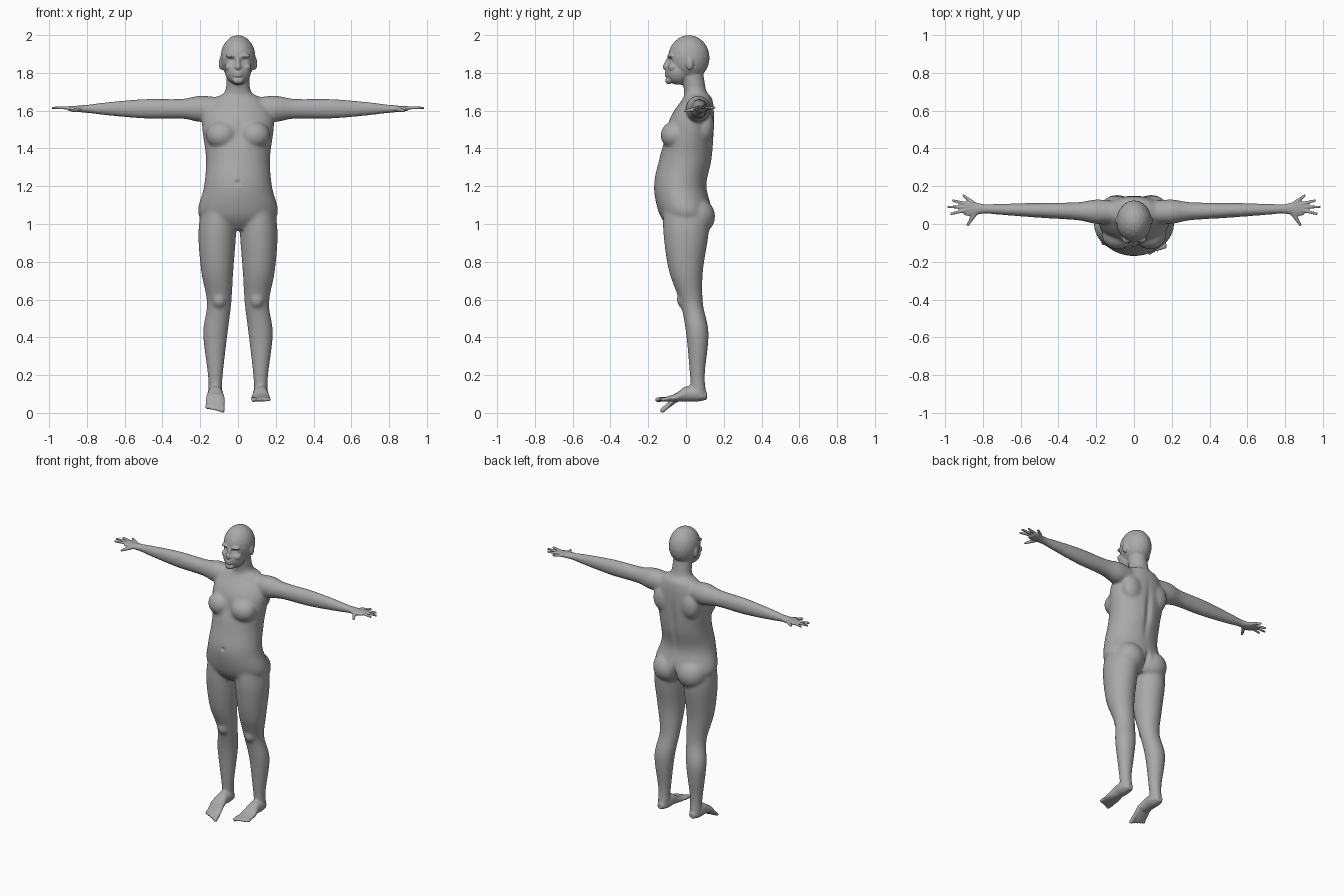
import bpy, bmesh, math
from mathutils import Matrix, Vector

cube = bpy.data.objects.get("Cube")
if cube:
    bpy.data.objects.remove(cube, do_unlink=True)

skin = bpy.data.materials.new("plain_grey")
skin.use_nodes = True
grey = (.4, .4, .4, 1)
skin.diffuse_color = grey
skin.node_tree.nodes["Principled BSDF"].inputs["Base Color"].default_value = grey

bm = bmesh.new()
SIDES = 32
STEPS = 8


def spline(before, start, end, after, t):
    """Smooth curve from start to end, with tangents taken from the neighbours."""
    ease = t * t * (3 - 2 * t)
    leave, arrive = t * (1 - t) ** 2 / 2, t * t * (t - 1) / 2
    return start.lerp(end, ease) + leave * (end - before) + arrive * (after - start)


def loft(axis, rings, side=1):
    """Closed skin over rings of (position, centre u, centre v, radius u, radius v)."""
    rings = [Vector(ring) for ring in rings]
    padded = [rings[0], *rings, rings[-1]]
    sections = [spline(*quad, step / STEPS)
                for quad in zip(padded, padded[1:], padded[2:], padded[3:])
                for step in range(STEPS)]
    loops = []
    for position, u, v, radius_u, radius_v in sections + [rings[-1]]:
        loop = []
        for k in range(SIDES):
            angle = math.tau * k / SIDES
            across = u + radius_u * math.cos(angle)
            along = v + radius_v * math.sin(angle)
            point = {"x": (position, across, along),
                     "y": (across, position, along),
                     "z": (across, along, position)}[axis]
            loop.append(bm.verts.new((point[0] * side, point[1], point[2])))
        loops.append(loop)
    faces = [bm.faces.new(loops[0]), bm.faces.new(loops[-1])]
    for lower, upper in zip(loops, loops[1:]):
        for k in range(SIDES):
            faces.append(bm.faces.new((lower[k - 1], lower[k], upper[k], upper[k - 1])))
    bmesh.ops.recalc_face_normals(bm, faces=faces)


def ball(centre, radii, side=1):
    x, y, z = centre
    place = Matrix.Translation((x * side, y, z)) @ Matrix.Diagonal((*radii, 1))
    bmesh.ops.create_icosphere(bm, subdivisions=3, radius=1, matrix=place)


def digit(start, end, root_radius, tip_radius, side=1, count=12):
    """Tapered finger, toe or nose bridge made of overlapping balls."""
    for i in range(count):
        t = i / (count - 1)
        radius = root_radius + (tip_radius - root_radius) * t
        ball(Vector(start).lerp(Vector(end), t), [radius] * 3, side)


# Torso and neck
loft("z", [(z, 0, y, width, depth) for z, y, width, depth in (
    (.97, 0, .1, .08), (1.05, 0, .21, .14), (1.2, -.03, .18, .14),
    (1.35, 0, .17, .14), (1.55, .03, .19, .12), (1.66, .06, .13, .08),
    (1.7, .05, .07, .06), (1.8, .03, .06, .06))])

# Skull and jaw
ball((0, .015, 1.88), (.093, .11, .12))
ball((0, -.04, 1.81), (.07, .068, .075))

# Nose, lips and chin
digit((0, -.09, 1.88), (0, -.11, 1.83), .01, .014)
for lip_height in (1.8, 1.785):
    ball((0, -.1, lip_height), (.025, .014, .007))
ball((0, -.09, 1.76), (.03, .02, .02))


def build_head_side(side):
    # Nostril, brow, cheek and ear
    ball((.013, -.1, 1.83), (.01, .01, .01), side)
    ball((.035, -.08, 1.89), (.03, .02, .01), side)
    ball((.045, -.07, 1.83), (.025, .025, .02), side)
    ball((.09, .02, 1.85), (.012, .02, .035), side)


def build_trunk_side(side):
    # Breast, shoulder blade and buttock
    ball((.085, -.06, 1.47), (.085, .075, .075), side)
    ball((.1, .1, 1.52), (.07, .05, .09), side)
    ball((.09, .055, 1.04), (.1, .1, .1), side)


def build_leg(side):
    # Thigh, calf and kneecap
    loft("z", [(1.1, .1, 0, .09, .12), (.95, .11, 0, .1, .12), (.75, .11, 0, .085, .09),
               (.58, .1, .03, .065, .06), (.42, .12, .06, .065, .06),
               (.2, .12, .06, .04, .04), (.08, .12, .07, .035, .04)], side)
    ball((.1, -.01, .6), (.04, .04, .05), side)


def build_foot(side):
    # Heel to ball of the foot, then a row of toes
    loft("y", [(y, .12, z, width, height) for y, z, width, height in (
        (.11, .09, .02, .02), (.06, .1, .04, .04), (0, .1, .04, .04),
        (-.06, .08, .05, .02), (-.13, .07, .05, .01))], side)
    for i in range(5):
        radius = .01 if i else .013
        x = .083 + .02 * i
        digit((x, -.11, .073), (x, -.15 + .007 * i, .07), radius, radius, side)


def build_arm(side):
    # Shoulder to palm, drifting slightly backwards
    loft("x", [(x, .06 + x / 40, 1.61, depth, height) for x, depth, height in (
        (.1, .06, .06), (.2, .065, .07), (.3, .048, .053), (.5, .04, .052),
        (.7, .03, .035), (.8, .026, .022), (.86, .04, .015), (.9, .036, .01))], side)
    # Fingers and thumb fan out from the middle of the palm
    wrist = Vector((.82, .09, 1.615))
    for spread, reach in ((36, .1), (14, .14), (0, .16), (-14, .15), (-58, .11)):
        angle = math.radians(spread)
        thumb = spread < -40
        way = Vector((math.cos(angle), math.sin(angle), -.15 if thumb else 0))
        digit(wrist + way * .04, wrist + way * reach,
              .014 if thumb else .011, .008, side)


for side in (1, -1):
    for build in (build_head_side, build_trunk_side, build_leg, build_foot, build_arm):
        build(side)

# The right forefoot points down
hinge = Vector((0, -.05, .08))
turn = Matrix.Rotation(math.radians(36), 3, "X")
for vert in bm.verts:
    if vert.co.x < 0 and vert.co.y < hinge.y and vert.co.z < .14:
        vert.co = turn @ (vert.co - hinge) + hinge

# Fuse everything into one skin
parts = bpy.data.meshes.new("body_parts")
bm.to_mesh(parts)
bm.free()
body = bpy.data.objects.new("body", parts)
bpy.context.collection.objects.link(body)
remesh = body.modifiers.new("fuse", "REMESH")
remesh.mode = "VOXEL"
remesh.voxel_size = .005
graph = bpy.context.evaluated_depsgraph_get()
fused = bpy.data.meshes.new_from_object(body.evaluated_get(graph))
body.modifiers.clear()
body.data = fused
bpy.data.meshes.remove(parts)

bm = bmesh.new()
bm.from_mesh(fused)


def limbs():
    return [v for v in bm.verts if .14 < v.co.z < 1.74 and abs(v.co.x) < .8]


def relax(verts, rounds):
    for _ in range(rounds):
        bmesh.ops.smooth_vert(bm, verts=verts, factor=.5, use_axis_x=True,
                              use_axis_y=True, use_axis_z=True)


def hollow(x, z, width, height, push, rear=False):
    """Press a soft dent into the front or the rear, on both sides."""
    for vert in bm.verts:
        if (vert.co.y > .03) == rear:
            across = (abs(vert.co.x) - x) / width
            up = (vert.co.z - z) / height
            vert.co.y += push * math.exp(-across ** 2 - up ** 2)


# Blend the joins strongly on trunk and limbs, lightly on hands, feet and face
relax(limbs(), 22)
relax(bm.verts[:], 2)

# Eye sockets, navel, breastbone, spine and cleft
hollow(.034, 1.87, .014, .008, .01)
hollow(0, 1.22, .01, .01, .01)
hollow(0, 1.47, .03, .06, .01)
hollow(0, 1.38, .02, .14, -.014, rear=True)
hollow(0, 1.03, .014, .05, -.025, rear=True)
relax(limbs(), 2)

for face in bm.faces:
    face.smooth = True
    face.material_index = 0
bm.to_mesh(fused)
bm.free()
fused.materials.clear()
fused.materials.append(skin)
